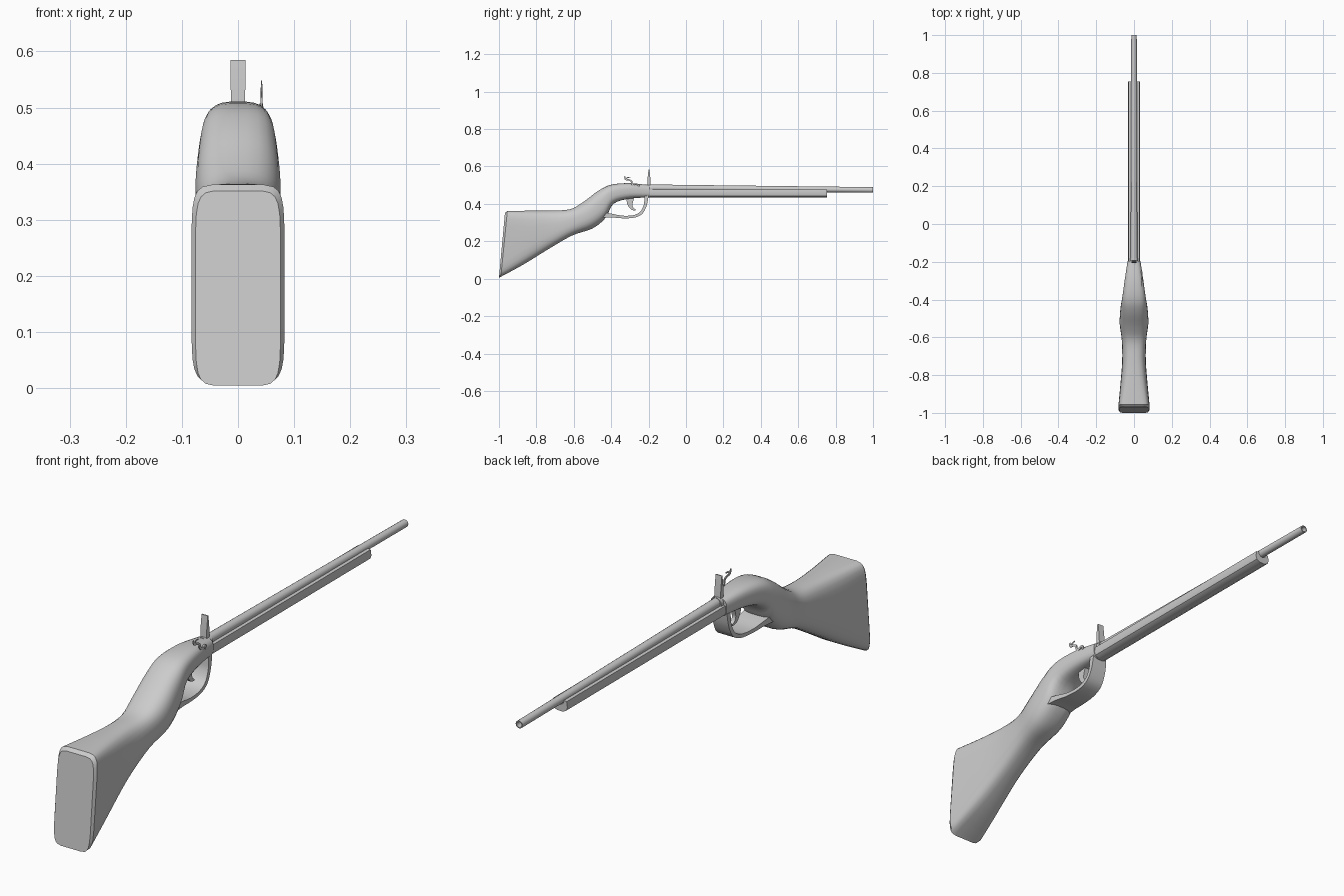
import bpy, bmesh, math
from mathutils import Vector


def finish(name, bm, angle=35):
    bmesh.ops.recalc_face_normals(bm, faces=bm.faces)
    me = bpy.data.meshes.new(name)
    bm.to_mesh(me)
    bm.free()
    ob = bpy.data.objects.new(name, me)
    bpy.context.collection.objects.link(ob)
    bpy.ops.object.select_all(action='DESELECT')
    ob.select_set(True)
    bpy.context.view_layer.objects.active = ob
    bpy.ops.object.shade_smooth_by_angle(angle=math.radians(angle))
    return ob


def loft(name, rings, angle=35, closed=False):
    """Skin a list of equal-length point rings, capping the ends."""
    bm = bmesh.new()
    vs = [[bm.verts.new(p) for p in r] for r in rings]
    n = len(vs[0])
    pairs = list(zip(vs, vs[1:] + vs[:1])) if closed else list(zip(vs, vs[1:]))
    for a, b in pairs:
        for i in range(n):
            j = (i + 1) % n
            bm.faces.new((a[i], a[j], b[j], b[i]))
    if not closed:
        bm.faces.new(vs[0])
        bm.faces.new(vs[-1])
    return finish(name, bm, angle)


def spline(keys, steps):
    """Catmull-Rom interpolation through tuples."""
    ks = [Vector(k) for k in keys]
    out = []
    for i in range(len(ks) - 1):
        a, b, c, d = ks[max(i - 1, 0)], ks[i], ks[i + 1], ks[min(i + 2, len(ks) - 1)]
        for s in range(steps):
            t = s / steps
            out.append(0.5 * (2 * b + (c - a) * t + (2 * a - 5 * b + 4 * c - d) * t ** 2
                              + (3 * b - a - 3 * c + d) * t ** 3))
    return out + [ks[-1]]


def strip(name, keys, steps=5):
    """Sweep a rectangle along (y, z, half thickness, centre x, half width in x)."""
    pts = spline(keys, steps)
    rings = []
    for i, p in enumerate(pts):
        d = pts[min(i + 1, len(pts) - 1)] - pts[max(i - 1, 0)]
        m = math.hypot(d[0], d[1])
        ny, nz = -d[1] / m * p[2], d[0] / m * p[2]
        rings.append([(p[3] + s * p[4], p[0] + k * ny, p[1] + k * nz)
                      for s, k in ((-1, -1), (1, -1), (1, 1), (-1, 1))])
    return loft(name, rings, 40)


def section(s, n=24):
    """Superellipse between a top and a bottom point."""
    ty, tz, by, bz, w, e = s
    ring = []
    for i in range(n):
        a = 2 * math.pi * (i + 0.5) / n
        c, q = math.cos(a), math.sin(a)
        x = w * math.copysign(abs(c) ** (2 / e), c)
        v = 0.5 + 0.5 * math.copysign(abs(q) ** (2 / e), q)
        ring.append((x, by + (ty - by) * v, bz + (tz - bz) * v))
    return ring


# Stock: top y, top z, bottom y, bottom z, half width, squareness
stock_keys = [
    (-0.955, 0.363, -0.990, 0.010, 0.083, 7.0),
    (-0.850, 0.364, -0.870, 0.075, 0.073, 4.5),
    (-0.720, 0.365, -0.740, 0.155, 0.063, 3.2),
    (-0.620, 0.372, -0.610, 0.230, 0.065, 2.8),
    (-0.550, 0.410, -0.500, 0.268, 0.076, 2.6),
    (-0.470, 0.470, -0.430, 0.325, 0.072, 2.8),
    (-0.400, 0.503, -0.388, 0.400, 0.063, 3.0),
    (-0.300, 0.511, -0.300, 0.428, 0.050, 3.0),
    (-0.195, 0.500, -0.195, 0.434, 0.034, 3.0)]
butt_cap = (-0.968, 0.352, -1.0, 0.004, 0.076, 7.0)
loft("stock", [section(butt_cap)] + [section(s) for s in spline(stock_keys, 4)])

# Trigger guard: broad band from the grip to the front of the stock
strip("trigger_guard", [
    (-0.450, 0.342, 0.014, 0, 0.055), (-0.400, 0.338, 0.010, 0, 0.050),
    (-0.340, 0.330, 0.007, 0, 0.043), (-0.280, 0.333, 0.007, 0, 0.038),
    (-0.240, 0.352, 0.008, 0, 0.035), (-0.219, 0.390, 0.008, 0, 0.033),
    (-0.212, 0.430, 0.010, 0, 0.032), (-0.210, 0.455, 0.010, 0, 0.030)])

# Trigger: tapered crescent
strip("trigger", [
    (-0.295, 0.440, 0.020, 0, 0.009), (-0.300, 0.412, 0.017, 0, 0.009),
    (-0.297, 0.390, 0.011, 0, 0.008), (-0.286, 0.374, 0.007, 0, 0.007),
    (-0.270, 0.368, 0.003, 0, 0.006)])

# Fore-end: channelled wood under the barrel
half = [(0.017, 0.478), (0.028, 0.476), (0.031, 0.455), (0.027, 0.442), (0.013, 0.434)]
groove = [(0.017 * math.cos(a), 0.476 - 0.017 * math.sin(a))
          for a in [math.pi * i / 6 for i in range(1, 6)]]
outline = half + [(-x, z) for x, z in reversed(half)] + groove[::-1]
loft("fore_end", [[(x, y, z) for x, z in outline] for y in (-0.21, 0.755)], 30)


def circle(y, z, r, n=16):
    return [(r * math.cos(2 * math.pi * i / n), y, z + r * math.sin(2 * math.pi * i / n))
            for i in range(n)]


# Barrel: long tapered tube with a bored muzzle, plus breech collar
loft("barrel", [circle(-0.21, 0.486, 0.018), circle(1.0, 0.475, 0.0145),
                circle(1.0, 0.475, 0.0105), circle(0.85, 0.476, 0.0105)])
loft("breech_collar", [circle(-0.215, 0.483, 0.022), circle(-0.18, 0.483, 0.022)])

# Frizzen: upright thin wedge at the breech
loft("frizzen", [[(-w, -0.198 - d, z), (w, -0.198 - d, z), (w, -0.198 + d, z), (-w, -0.198 + d, z)]
                 for z, w, d in ((0.485, 0.012, 0.009), (0.535, 0.013, 0.008), (0.585, 0.013, 0.002))])

# Hammer: thin S-shaped plate with an open jaw, on the right side
strip("hammer", [
    (-0.328, 0.548, 0.003, 0.042, 0.001), (-0.323, 0.532, 0.004, 0.042, 0.0015),
    (-0.306, 0.528, 0.004, 0.042, 0.0015), (-0.291, 0.520, 0.004, 0.042, 0.002),
    (-0.288, 0.506, 0.004, 0.042, 0.002), (-0.274, 0.497, 0.005, 0.042, 0.003),
    (-0.256, 0.503, 0.004, 0.041, 0.003), (-0.252, 0.488, 0.004, 0.039, 0.003)])
strip("hammer_jaw", [
    (-0.323, 0.532, 0.003, 0.042, 0.0015), (-0.312, 0.541, 0.003, 0.042, 0.001),
    (-0.297, 0.543, 0.002, 0.042, 0.001)])
